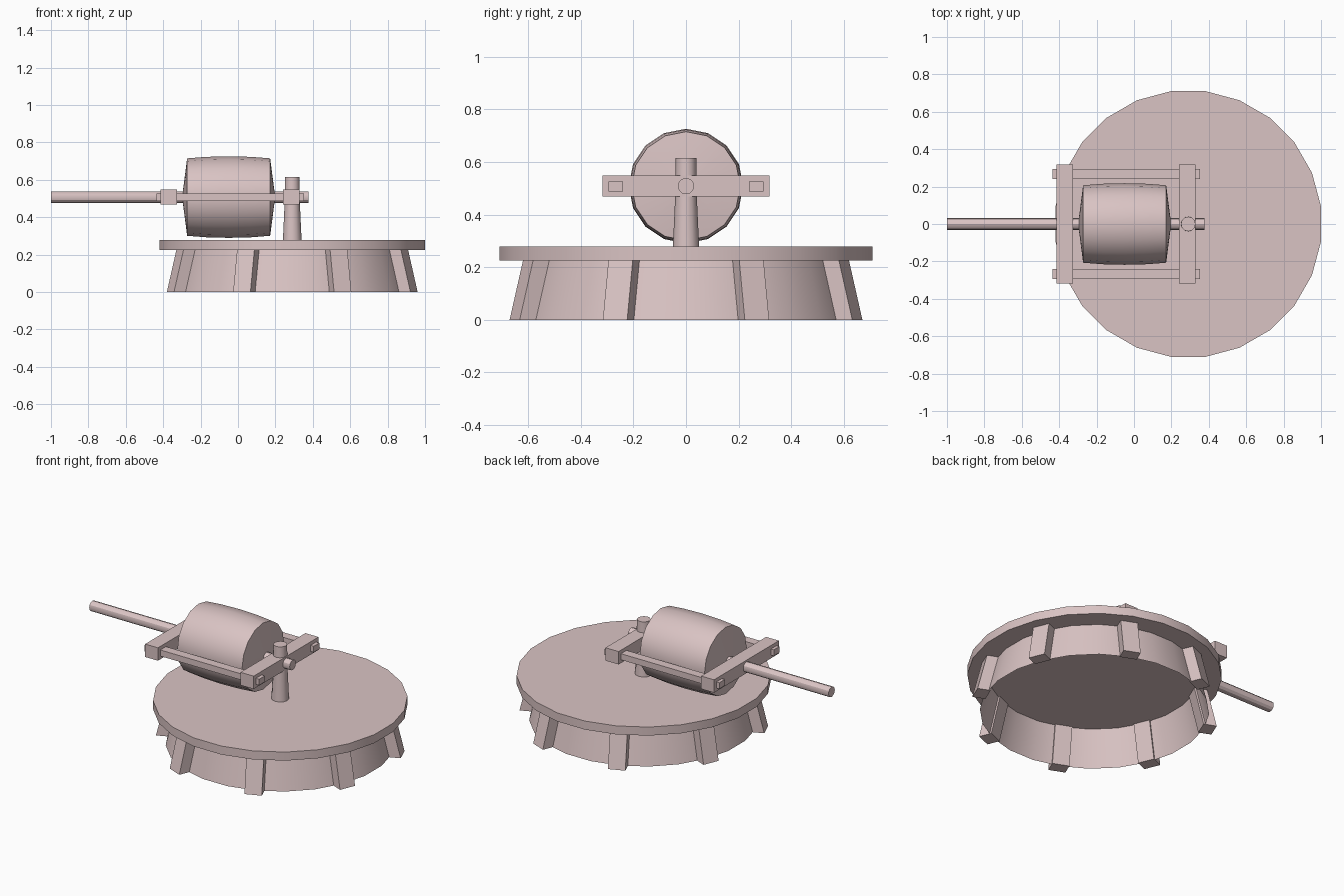
import bpy
import bmesh
from math import pi, cos, sin, radians
from mathutils import Matrix, Vector

default = bpy.data.objects.get("Cube")
if default:
    bpy.data.objects.remove(default, do_unlink=True)

clay = bpy.data.materials.new("dusty pink")
clay.use_nodes = True
clay.diffuse_color = (0.70, 0.55, 0.55, 1)
clay.node_tree.nodes["Principled BSDF"].inputs["Base Color"].default_value = clay.diffuse_color

BASE_X = 0.29    # centre of the round base
AXLE_Z = 0.508   # height of axle and frame


def finish(name, bm, smooth=False):
    bmesh.ops.recalc_face_normals(bm, faces=bm.faces)
    mesh = bpy.data.meshes.new(name)
    bm.to_mesh(mesh)
    bm.free()
    mesh.materials.append(clay)
    obj = bpy.data.objects.new(name, mesh)
    bpy.context.collection.objects.link(obj)
    if smooth:
        bpy.ops.object.select_all(action='DESELECT')
        obj.select_set(True)
        bpy.context.view_layer.objects.active = obj
        bpy.ops.object.shade_smooth_by_angle(angle=radians(30))
    return obj


def lathe(name, profile, sides, centre, along_x=False, turn=0.0, capped=True):
    """Turn (radius, height) points about z, or about x."""
    bm = bmesh.new()
    rings = []
    for r, h in profile:
        ring = []
        for i in range(sides):
            a = turn + 2 * pi * i / sides
            u, v = r * cos(a), r * sin(a)
            p = Vector((h, u, v)) if along_x else Vector((u, v, h))
            ring.append(bm.verts.new(p + Vector(centre)))
        rings.append(ring)
    for low, high in zip(rings, rings[1:]):
        for i in range(sides):
            j = (i + 1) % sides
            bm.faces.new((low[i], low[j], high[j], high[i]))
    if capped:
        bm.faces.new(rings[0])
        bm.faces.new(rings[-1])
    return finish(name, bm, smooth=True)


def box(name, x, y, z):
    bm = bmesh.new()
    bmesh.ops.create_cube(bm, size=1)
    for v in bm.verts:
        v.co = [lo + (c + 0.5) * (hi - lo) for c, (lo, hi) in zip(v.co, (x, y, z))]
    return finish(name, bm)


# Round base: table disc on an open, flared skirt
lathe("table_disc", [(0.716, 0.225), (0.716, 0.278)], 24, (BASE_X, 0, 0), turn=pi / 24)
lathe("base_skirt", [(0.645, 0), (0.59, 0.225)], 24, (BASE_X, 0, 0),
      turn=pi / 24, capped=False)

# Eight leaning ribs around the skirt
for k in range(8):
    bm = bmesh.new()
    bmesh.ops.create_cube(bm, size=1)
    for v in bm.verts:
        outer = 0.705 if v.co.x > 0 else 0.628
        up = v.co.z > 0
        v.co = (outer - (0.055 if up else 0), v.co.y * 0.1, 0.225 if up else 0)
    bm.transform(Matrix.Translation((BASE_X, 0, 0)) @ Matrix.Rotation(pi / 8 + k * pi / 4, 4, 'Z'))
    finish(f"base_rib_{k + 1}", bm)

# Tapered centre post
lathe("centre_post", [(0.05, 0.275), (0.041, 0.47), (0.039, 0.615)], 12, (BASE_X, 0, 0))

# Frame: two crossbars joined by two rails
box("inner_crossbar", (0.24, 0.33), (-0.318, 0.318), (0.468, 0.548))
box("outer_crossbar", (-0.415, -0.327), (-0.318, 0.318), (0.468, 0.548))
for side, s in (("left", 1), ("right", -1)):
    box(f"{side}_rail".replace("left", "back").replace("right", "front"), (-0.435, 0.352),
        sorted((s * 0.24, s * 0.295)), (0.488, 0.526))

# Long axle that doubles as the push handle
lathe("axle_handle", [(0.031, -1.0), (0.031, 0.376)], 12, (0, 0, AXLE_Z), along_x=True)

# Barrel-shaped roller with shallow conical ends
half = [(0.03, -0.245), (0.207, -0.222), (0.215, -0.12), (0.218, 0)]
profile = half + [(r, -h) for r, h in reversed(half[:-1])]
lathe("roller", profile, 16, (-0.05, 0, AXLE_Z), along_x=True)
